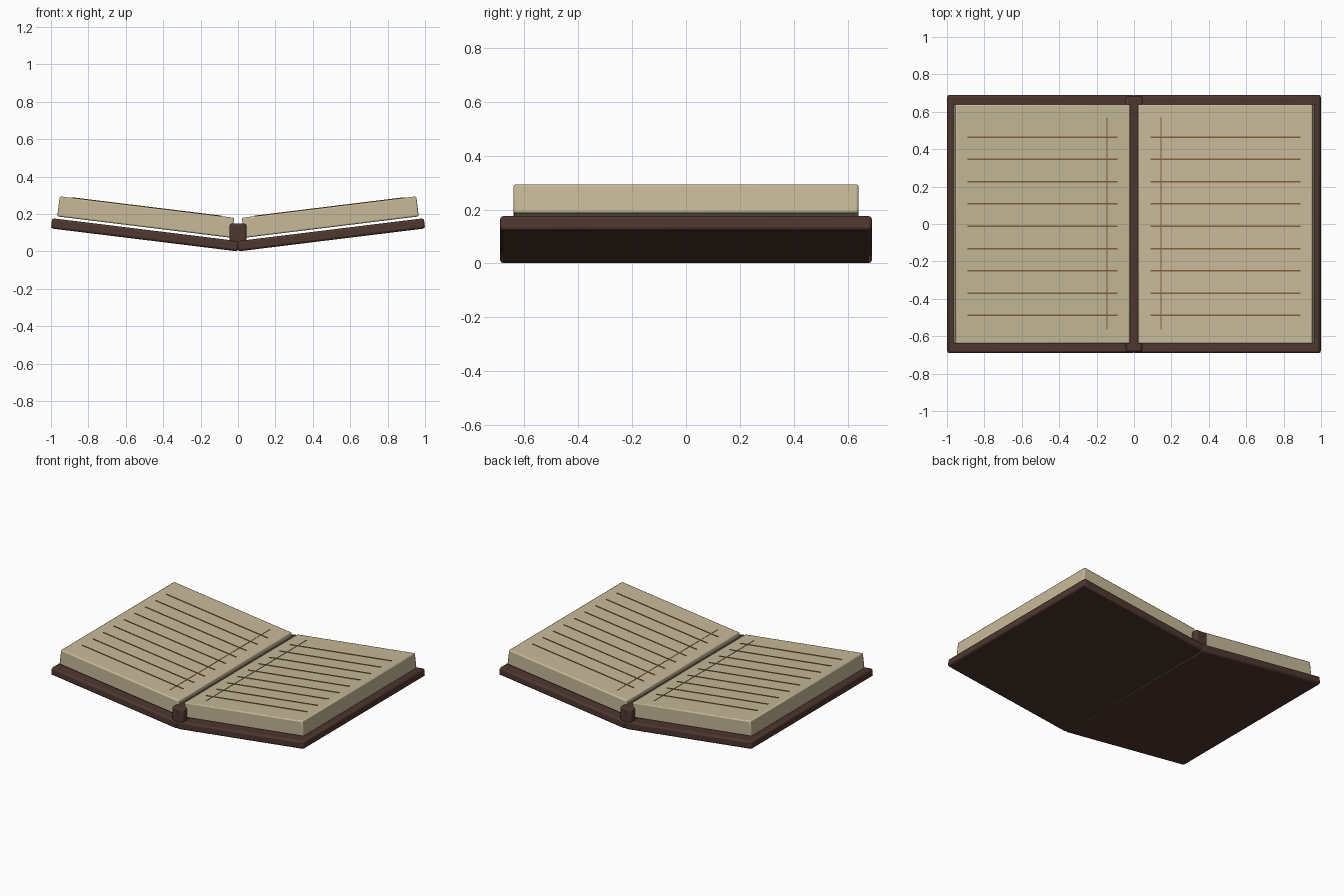
import bpy, math
from mathutils import Matrix, Vector

cube = bpy.data.objects.get("Cube")
if cube:
    bpy.data.objects.remove(cube, do_unlink=True)

TILT = math.radians(7)


def material(name, rgb):
    m = bpy.data.materials.new(name)
    m.use_nodes = True
    m.diffuse_color = (*rgb, 1)
    m.node_tree.nodes["Principled BSDF"].inputs["Base Color"].default_value = (*rgb, 1)
    return m


leather = material("dark brown leather", (0.075, 0.038, 0.028))
paper = material("aged paper", (0.57, 0.49, 0.32))
ink = material("brown ink", (0.22, 0.12, 0.045))


def box(name, low, high, mat, side=0, bevel=0.0):
    """Box between two corners; a side of +1 or -1 tilts it outward from the hinge."""
    low, high = Vector(low), Vector(high)
    size, mid = high - low, (low + high) / 2
    if side:
        mid.x *= side
    bpy.ops.mesh.primitive_cube_add(size=1)
    ob = bpy.context.object
    ob.name = name
    ob.data.transform(Matrix.Translation(mid) @ Matrix.Diagonal((*size, 1)))
    ob.rotation_euler.y = -side * TILT
    ob.data.materials.append(mat)
    if bevel:
        mod = ob.modifiers.new("Soft edges", "BEVEL")
        mod.width = bevel
        mod.segments = 2
        bpy.ops.object.shade_smooth_by_angle(angle=math.radians(30))
    return ob


# Spine standing in the gutter
box("spine", (-0.045, -0.685, 0.015), (0.045, 0.685, 0.15), leather, bevel=0.012)

for side, label in ((1, "left"), (-1, "right")):
    # Cover board and the page block floating just above it
    box(label + "_cover", (0, -0.69, 0), (1.008, 0.69, 0.055), leather, side, 0.012)
    box(label + "_pages", (0.042, -0.64, 0.068), (0.982, 0.64, 0.176), paper, side, 0.008)
    # Writing lines and the margin rule
    for i in range(9):
        y = 0.464 - i * 0.119
        box(f"{label}_text_line_{i + 1}", (0.112, y - 0.004, 0.174),
            (0.918, y + 0.004, 0.179), ink, side)
    box(label + "_margin_line", (0.165, -0.565, 0.174), (0.169, 0.57, 0.178), ink, side)
